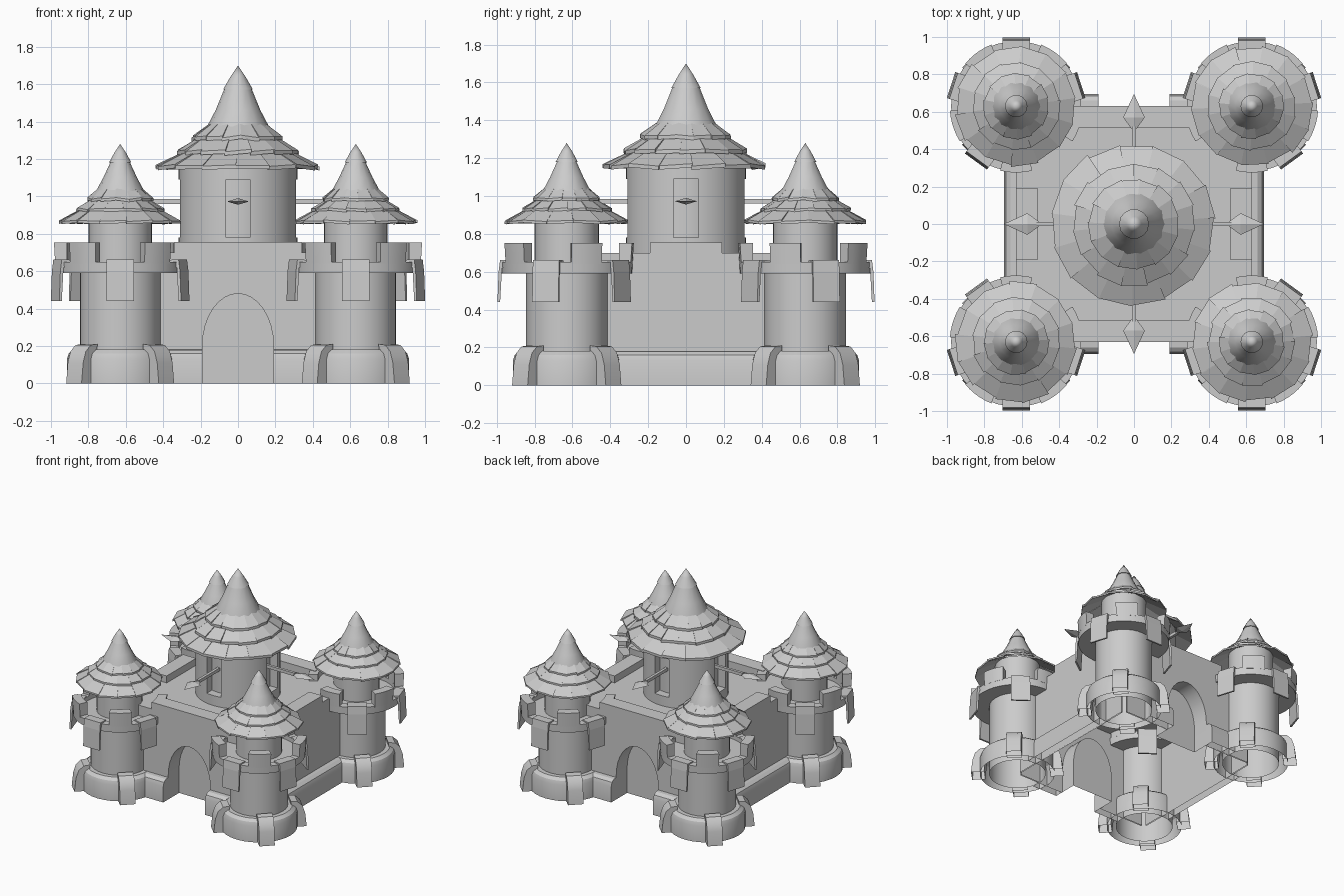
import bpy, bmesh, random
from math import sin, cos, pi, radians
from mathutils import Matrix

if "Cube" in bpy.data.objects:
    bpy.data.objects.remove(bpy.data.objects["Cube"])

random.seed(4)


def make(name, bm, loc=(0, 0, 0), smooth=True):
    # the model is open underneath: drop faces lying on the ground
    low = [f for f in bm.faces if all(v.co.z < 0.001 for v in f.verts)]
    bmesh.ops.recalc_face_normals(bm, faces=bm.faces)
    bmesh.ops.delete(bm, geom=low, context='FACES_ONLY')
    me = bpy.data.meshes.new(name)
    bm.to_mesh(me)
    bm.free()
    ob = bpy.data.objects.new(name, me)
    bpy.context.collection.objects.link(ob)
    ob.location = loc
    if smooth:
        bpy.ops.object.select_all(action='DESELECT')
        bpy.context.view_layer.objects.active = ob
        ob.select_set(True)
        bpy.ops.object.shade_smooth_by_angle(angle=radians(32))
    return ob


def lathe(bm, prof, n=32, closed=False):
    """Revolve (radius, z) points about z."""
    rings = []
    for r, z in prof:
        if r == 0:
            rings.append([bm.verts.new((0, 0, z))] * n)
        else:
            rings.append([bm.verts.new((r * cos(2 * pi * i / n), r * sin(2 * pi * i / n), z))
                          for i in range(n)])
    pairs = list(zip(rings, rings[1:])) + ([(rings[-1], rings[0])] if closed else [])
    for a, b in pairs:
        for i in range(n):
            j = (i + 1) % n
            bm.faces.new(list(dict.fromkeys([a[i], a[j], b[j], b[i]])))


def prism(bm, pts, w, ang=0, shift=(0, 0, 0)):
    """Extrude an (r, z) outline sideways by +-w, then turn it about z."""
    m = Matrix.Translation(shift) @ Matrix.Rotation(ang, 4, 'Z')
    a = [bm.verts.new((m @ Matrix.Translation((r, -w, z))).translation) for r, z in pts]
    b = [bm.verts.new((m @ Matrix.Translation((r, w, z))).translation) for r, z in pts]
    bm.faces.new(a)
    bm.faces.new(b[::-1])
    for i in range(len(pts)):
        j = (i + 1) % len(pts)
        bm.faces.new((a[i], b[i], b[j], a[j]))


def sector(bm, r0, r1, a0, a1, z0, z1, n=5):
    """Solid curved block (merlon)."""
    rows = []
    for i in range(n + 1):
        a = a0 + (a1 - a0) * i / n
        rows.append([bm.verts.new((r * cos(a), r * sin(a), z))
                     for r, z in ((r0, z0), (r1, z0), (r1 * 1.02, z1), (r0, z1))])
    for p, q in zip(rows, rows[1:]):
        for k in range(4):
            l = (k + 1) % 4
            bm.faces.new((p[k], p[l], q[l], q[k]))
    bm.faces.new(rows[0])
    bm.faces.new(rows[-1][::-1])


def shingles(bm, r0, z0, r1, z1, n, t):
    """One ring of uneven roof slabs, eave (r0, z0) to upper edge (r1, z1)."""
    off = random.random()
    for i in range(n):
        c = 2 * pi * (i + off) / n
        h = pi / n * 1.03
        r = r0 * random.uniform(0.965, 1.015)
        tilt = random.uniform(-1, 1) * t * 0.4
        vs = []
        for dz in (0, t):
            for rad, z, s, k in ((r, z0, -1, 1), (r, z0, 1, 1), (r1, z1, 1, 0), (r1, z1, -1, 0)):
                a = c + s * h
                vs.append(bm.verts.new((rad / cos(h) * cos(a), rad / cos(h) * sin(a),
                                        z + dz + s * k * tilt)))
        for f in ((3, 2, 1, 0), (4, 5, 6, 7), (0, 1, 5, 4), (1, 2, 6, 5), (2, 3, 7, 6), (3, 0, 4, 7)):
            bm.faces.new([vs[k] for k in f])


def roof(name, layers, cone, n, t, loc):
    bm = bmesh.new()
    for l in layers:
        shingles(bm, *l, n, t)
    make(name + "_shingles", bm, loc, False)
    bm = bmesh.new()
    lathe(bm, cone, 14)
    make(name + "_spire", bm, loc)


# corner towers
for sx in (-1, 1):
    for sy in (-1, 1):
        loc = (sx * 0.63, sy * 0.63, 0)
        front = sy * pi / 2
        bm = bmesh.new()
        lathe(bm, [(0.215, 0), (0.215, 0.61)])
        make("tower_shaft", bm, loc)

        # rounded foot ring with diagonal clasps
        bm = bmesh.new()
        lathe(bm, [(0.285, 0), (0.285, 0.13), (0.275, 0.16), (0.25, 0.18), (0.215, 0.18)])
        make("tower_foot", bm, loc)
        bm = bmesh.new()
        for k in range(4):
            prism(bm, [(0.25, 0), (0.35, 0), (0.338, 0.11), (0.318, 0.17), (0.28, 0.205), (0.23, 0.21)],
                  0.058, pi / 4 + k * pi / 2)
        make("foot_clasps", bm, loc)

        # parapet, merlons and hanging panels
        bm = bmesh.new()
        lathe(bm, [(0.21, 0.59), (0.345, 0.59), (0.348, 0.65), (0.285, 0.65), (0.285, 0.615), (0.16, 0.615)], 40)
        make("parapet", bm, loc)
        bm = bmesh.new()
        for k in range(5):
            a = front + (k + 0.5) * 2 * pi / 5
            sector(bm, 0.285, 0.348, a - radians(14), a + radians(14), 0.64, 0.752)
        make("merlons", bm, loc)
        bm = bmesh.new()
        for k in range(5):
            prism(bm, [(0.28, 0.62), (0.28, 0.66), (0.352, 0.662), (0.36, 0.6), (0.366, 0.44), (0.352, 0.44),
                       (0.342, 0.62)], 0.073, front + k * 2 * pi / 5)
        make("hanging_panels", bm, loc, False)

        # turret and roof
        bm = bmesh.new()
        lathe(bm, [(0.17, 0.61), (0.17, 0.95)])
        make("turret", bm, loc)
        roof("turret_roof",
             [(0.318, 0.855, 0.16, 0.945), (0.232, 0.92, 0.12, 0.99), (0.172, 0.975, 0.09, 1.05)],
             [(0.15, 0.94), (0.128, 1.03), (0.09, 1.1), (0.053, 1.18), (0.06, 1.18), (0.03, 1.235), (0, 1.28)],
             14, 0.014, loc)

# front and back walls with a recessed arched gate
arch = [(0.19, 0)] + [(0.19 * cos(pi * i / 16), 0.2 + 0.28 * sin(pi * i / 16)) for i in range(17)] + [(-0.19, 0)]
outline = arch + [(-0.6, 0), (-0.6, 0.7), (0.6, 0.7), (0.6, 0)]
for s in (-1, 1):
    bm = bmesh.new()
    prism(bm, outline, 0.005, 0, (0, s * 0.625, 0))
    make("gate_wall", bm)
    bm = bmesh.new()
    prism(bm, arch, 0.07, 0, (0, s * 0.56, 0))
    bm.faces.ensure_lookup_table()
    outer = max(bm.faces, key=lambda f: s * f.calc_center_median().y)
    bmesh.ops.delete(bm, geom=[outer], context='FACES_ONLY')
    make("gate_recess", bm)
    # raised parapet on the wall top
    bm = bmesh.new()
    prism(bm, [(-0.34, 0.69), (0.34, 0.69), (0.34, 0.755), (-0.34, 0.755)], 0.059, 0, (0, s * 0.571, 0))
    make("gate_parapet", bm)

# side walls with raised centre
for s in (-1, 1):
    bm = bmesh.new()
    prism(bm, [(-0.6, 0), (0.6, 0), (0.6, 0.7), (-0.6, 0.7)], 0.005, pi / 2, (s * 0.625, 0, 0))
    make("side_wall", bm)
    bm = bmesh.new()
    prism(bm, [(-0.19, 0.69), (0.19, 0.69), (0.19, 0.755), (-0.19, 0.755)], 0.059, pi / 2, (s * 0.571, 0, 0))
    make("side_parapet", bm)

# rounded plinths along the walls
plinth = [(0.626, 0), (0.695, 0), (0.695, 0.13), (0.685, 0.16), (0.66, 0.178), (0.626, 0.18)]
for s in (-1, 1):
    bm = bmesh.new()
    prism(bm, plinth, 0.42, 0 if s > 0 else pi)
    make("side_plinth", bm)
    for x in (-0.305, 0.305):
        bm = bmesh.new()
        prism(bm, plinth, 0.115, s * pi / 2, (x, 0, 0))
        make("gate_plinth", bm)

# deck closing the top
bm = bmesh.new()
prism(bm, [(-0.625, 0.688), (0.625, 0.688), (0.625, 0.698), (-0.625, 0.698)], 0.625)
make("deck", bm)

# keep with four window recesses
bm = bmesh.new()
lathe(bm, [(0.25, 0.69), (0.317, 0.69), (0.317, 1.2), (0.25, 1.2)], 48, True)
keep = make("keep", bm)
for k in range(2):
    bm = bmesh.new()
    prism(bm, [(-0.6, 0.78), (0.6, 0.78), (0.6, 1.09), (-0.6, 1.09)], 0.065, k * pi / 2)
    cut = make("window_cutter", bm, smooth=False)
    cut.hide_render = True
    cut.hide_set(True)
    mod = keep.modifiers.new("window", 'BOOLEAN')
    mod.operation = 'DIFFERENCE'
    mod.solver = 'EXACT'
    mod.object = cut
bm = bmesh.new()
lathe(bm, [(0.251, 0.695), (0.251, 1.2)], 48)
make("keep_core", bm)
roof("keep_roof",
     [(0.43, 1.145, 0.22, 1.25), (0.325, 1.225, 0.17, 1.32), (0.24, 1.3, 0.12, 1.39)],
     [(0.2, 1.24), (0.17, 1.365), (0.12, 1.46), (0.075, 1.57), (0.08, 1.57), (0.04, 1.64), (0, 1.7)],
     15, 0.02, (0, 0, 0))

# spears projecting from the windows
for k in range(4):
    bm = bmesh.new()
    prism(bm, [(0.23, 0.96), (0.52, 0.96), (0.52, 0.985), (0.23, 0.985)], 0.011)
    ring = [bm.verts.new(p) for p in ((0.49, 0, 0.972), (0.57, 0.058, 0.972), (0.695, 0, 0.972),
                                      (0.57, -0.058, 0.972))]
    for z in (0.99, 0.955):
        tip = bm.verts.new((0.57, 0, z))
        for i in range(4):
            bm.faces.new((ring[i], ring[(i + 1) % 4], tip))
    bmesh.ops.rotate(bm, verts=bm.verts, matrix=Matrix.Rotation(k * pi / 2, 3, 'Z'))
    make("spear", bm, smooth=False)
